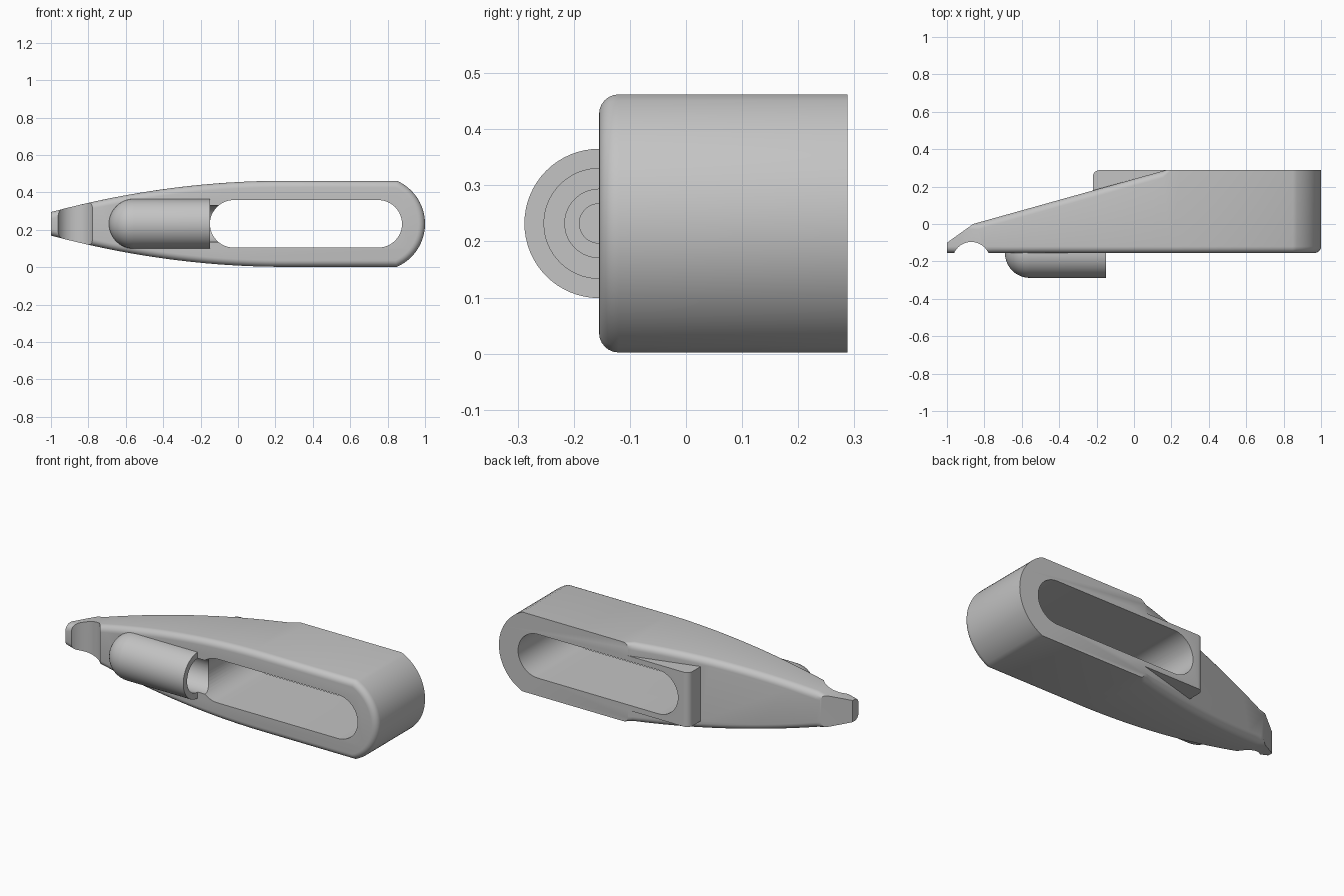
import bpy, bmesh
from math import sin, cos, pi, asin, radians
from mathutils import Vector

FRONT, BACK, MID = -0.155, 0.288, 0.232

if "Cube" in bpy.data.objects:
    bpy.data.objects.remove(bpy.data.objects["Cube"])

grey = bpy.data.materials.new("plain grey")
grey.use_nodes = True
colour = (0.55, 0.55, 0.55, 1)
grey.diffuse_color = colour
grey.node_tree.nodes["Principled BSDF"].inputs["Base Color"].default_value = colour


def make_object(name, bm):
    bmesh.ops.recalc_face_normals(bm, faces=bm.faces)
    mesh = bpy.data.meshes.new(name)
    bm.to_mesh(mesh)
    bm.free()
    mesh.materials.append(grey)
    obj = bpy.data.objects.new(name, mesh)
    bpy.context.collection.objects.link(obj)
    return obj


def prism(outline, start, offset):
    """Extrude a closed outline of 3D points by an offset."""
    bm = bmesh.new()
    face = bm.faces.new([bm.verts.new(Vector(p) + Vector(start)) for p in outline])
    new = bmesh.ops.extrude_face_region(bm, geom=[face])["geom"]
    bmesh.ops.translate(bm, vec=offset, verts=[v for v in new if isinstance(v, bmesh.types.BMVert)])
    bmesh.ops.recalc_face_normals(bm, faces=bm.faces)
    return bm


def lathe(name, profile, steps=64):
    """Turn (x, radius) points about the barrel axis."""
    bm = bmesh.new()
    rings = [[bm.verts.new((x, FRONT + r * cos(2 * pi * i / steps), MID + r * sin(2 * pi * i / steps)))
              for i in range(steps)] for x, r in profile]
    for a, b in zip(rings, rings[1:]):
        for i in range(steps):
            j = (i + 1) % steps
            bm.faces.new((a[i], a[j], b[j], b[i]))
    bm.faces.new(rings[0])
    bm.faces.new(rings[-1])
    return make_object(name, bm)


def arc(cx, cz, r, a0, a1, n):
    return [(cx + r * cos(a0 + (a1 - a0) * i / n), cz + r * sin(a0 + (a1 - a0) * i / n)) for i in range(n + 1)]


def combine(target, tool, operation):
    mod = target.modifiers.new("combine", 'BOOLEAN')
    mod.operation, mod.solver, mod.object = operation, 'EXACT', tool
    bpy.context.view_layer.objects.active = target
    bpy.ops.object.modifier_apply(modifier=mod.name)
    bpy.data.objects.remove(tool)


# Body: bowed outline with a round end
upper = []
for i in range(25):
    x = -1 + 1.25 * i / 24
    upper.append((x, 0.23 - 0.107 * (0.25 - x) ** 2))
a = asin(0.23 / 0.251)
nose = arc(0.749, 0, 0.251, a, -a, 24)
outline = upper + nose + [(x, -z) for x, z in reversed(upper)]
bm = prism([(x, 0, z + MID) for x, z in outline], (0, FRONT, 0), (0, BACK - FRONT, 0))

# Slanted back, in two planes
slopes = []
for p, q in (((-0.86, 0), (0.17, BACK)), ((-1, -0.1), (-0.86, 0))):
    normal = Vector((p[1] - q[1], q[0] - p[0], 0)).normalized()
    cut = bmesh.ops.bisect_plane(bm, geom=bm.verts[:] + bm.edges[:] + bm.faces[:], dist=1e-6,
                                 plane_co=(p[0], p[1], 0), plane_no=normal, clear_outer=True)
    edges = [e for e in cut["geom_cut"] if isinstance(e, bmesh.types.BMEdge) and e.is_boundary]
    bmesh.ops.edgeloop_fill(bm, edges=edges)
    slopes.append(normal)
bmesh.ops.recalc_face_normals(bm, faces=bm.faces)
bm.normal_update()

# Round the front rim and the long edges of the slope
rim = []
for e in bm.edges:
    if len(e.link_faces) != 2:
        continue
    n1, n2 = (f.normal for f in e.link_faces)
    flat = [n for n in (n1, n2) if n.y < -0.99 or n.dot(slopes[0]) > 0.999]
    side = [n for n in (n1, n2) if abs(n.y) < 0.01 and n.x > -0.9]
    if flat and side:
        rim.append(e)
bmesh.ops.bevel(bm, geom=rim, offset=0.035, segments=6, profile=0.5, affect='EDGES', clamp_overlap=False)
body = make_object("body", bm)

# Rear block around the slot
r = 0.035
corner = [(-0.22 + r + px, BACK - r + py) for px, py in arc(0, 0, r, pi, pi / 2, 6)]
plan = [(-0.22, 0)] + corner + [(0.3, BACK), (0.3, 0)]
combine(body, make_object("rear_block", prism([(x, y, 0) for x, y in plan], (0, 0, MID - 0.158), (0, 0, 0.316))),
        'UNION')

# Domed barrel on the front
R = 0.133
dome = [(-0.69 + R - R * cos(t), R * sin(t)) for t in [pi / 2 * (i + 0.1) / 12.1 for i in range(13)]]
combine(body, lathe("barrel", dome + [(-0.15, R)]), 'UNION')

# Long slot right through
slot = arc(0.75, MID, 0.127, -pi / 2, pi / 2, 24) + arc(-0.023, MID, 0.127, pi / 2, 3 * pi / 2, 24)
combine(body, make_object("slot_cutter", prism([(x, 0, z) for x, z in slot], (0, -0.5, 0), (0, 1, 0))), 'DIFFERENCE')

# Stepped bore in the barrel
bore = [(-0.55, 0.035), (-0.45, 0.035), (-0.45, 0.061), (-0.35, 0.061), (-0.35, 0.098), (0, 0.098)]
combine(body, lathe("bore_cutter", bore), 'DIFFERENCE')

# Rounded notch near the tip
notch = arc(-0.87, -0.197, 0.101, 0, 2 * pi * 47 / 48, 47)
combine(body, make_object("notch_cutter", prism([(x, y, 0) for x, y in notch], (0, 0, -0.2), (0, 0, 1))), 'DIFFERENCE')

for o in bpy.context.selected_objects:
    o.select_set(False)
body.select_set(True)
bpy.context.view_layer.objects.active = body
bpy.ops.object.shade_smooth_by_angle(angle=radians(30))
